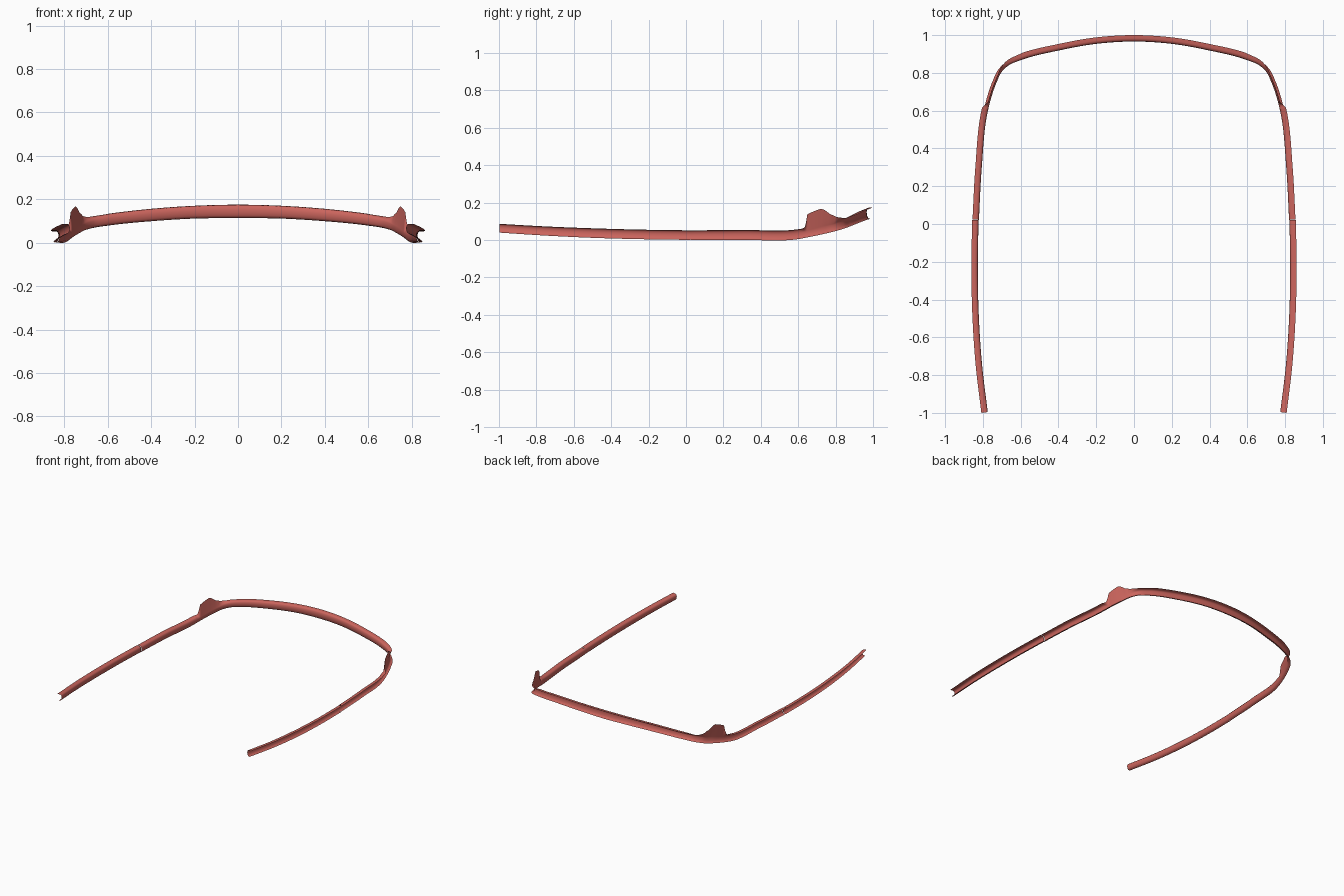
import bpy, bmesh
from mathutils import Vector

if "Cube" in bpy.data.objects:
    bpy.data.objects.remove(bpy.data.objects["Cube"])

mat = bpy.data.materials.new("red_trim")
mat.diffuse_color = (0.60, 0.13, 0.11, 1)
mat.use_nodes = True
mat.node_tree.nodes["Principled BSDF"].inputs["Base Color"].default_value = mat.diffuse_color

# Channel stations on the right half: outer x, y, bottom z, top z
REAR = [(.808, -1, .040, .087), (.838, -.75, .024, .073), (.855, -.5, .012, .063),
        (.861, -.25, .005, .056), (.857, .021, .001, .052)]
FRONT = [(.855, .024, .001, .052), (.840, .3, .001, .054), (.808, .6, .005, .058),
         (.788, .68, .02, .073), (.760, .76, .037, .097), (.728, .825, .053, .112),
         (.683, .868, .066, .121), (.600, .903, .079, .133), (.400, .953, .099, .156),
         (.200, .988, .111, .170), (0, 1.0, .113, .175)]
# Channel section, open to the outside: inward offset, height fraction
SECTION = [(.000, 1), (.017, .99), (.027, .95), (.032, .82), (.034, .6),
           (.033, .4), (.030, .2), (.025, .06), (.012, 0)]
# Upright tab outline: y, top z
TAB = [(.60, .056), (.632, .072), (.640, .10), (.648, .138), (.68, .153), (.72, .168),
       (.74, .161), (.77, .138), (.80, .126), (.84, .118), (.88, .121)]
# How far the top lip is turned up into the tab: y, weight
TURN = [(.61, 0), (.645, 1), (.79, 1), (.88, 0)]


def interp(table, y):
    """Piecewise linear lookup."""
    if y <= table[0][0]:
        return table[0][1]
    for (a, p), (b, q) in zip(table, table[1:]):
        if y <= b:
            return p + (q - p) * (y - a) / (b - a)
    return table[-1][1]


def smooth_path(stations, n):
    """Catmull-Rom samples through the stations."""
    p = [Vector(s) for s in stations]
    p = [2 * p[0] - p[1]] + p + [2 * p[-1] - p[-2]]
    if stations[-1][0] == 0:      # mirrored neighbour keeps the centre smooth
        p[-1] = Vector((-stations[-2][0],) + stations[-2][1:])
    out = []
    for i in range(1, len(p) - 2):
        a, b, c, d = p[i - 1:i + 3]
        t0, t1, t2 = (b - a).length, (c - b).length, (d - c).length
        m1 = ((b - a) / t0 * t1 + (c - b) / t1 * t0) / (t0 + t1) * t1
        m2 = ((c - b) / t1 * t2 + (d - c) / t2 * t1) / (t1 + t2) * t1
        for k in range(n):
            t = k / n
            out.append(b * (2*t**3 - 3*t**2 + 1) + m1 * (t**3 - 2*t**2 + t)
                       + c * (3*t**2 - 2*t**3) + m2 * (t**3 - t**2))
    return out + [p[-2]]


def inward(path, i):
    """Horizontal direction towards the inside of the frame."""
    t = path[min(i + 1, len(path) - 1)] - path[max(i - 1, 0)]
    if abs(path[i][0]) < 1e-5:
        return Vector((0, -1, 0))
    return Vector((-t[1], t[0], 0)).normalized()


def loft(name, rows):
    """Skin rows of points, mirrored in x."""
    bm = bmesh.new()
    vs = [[bm.verts.new(p) for p in r] for r in rows]
    for a, b in zip(vs, vs[1:]):
        for j in range(len(a) - 1):
            bm.faces.new((a[j], a[j + 1], b[j + 1], b[j]))
    bm.normal_update()
    me = bpy.data.meshes.new(name)
    bm.to_mesh(me)
    bm.free()
    me.materials.append(mat)
    ob = bpy.data.objects.new(name, me)
    bpy.context.collection.objects.link(ob)
    mod = ob.modifiers.new("mirror", 'MIRROR')
    mod.use_clip = True
    bpy.ops.object.select_all(action='DESELECT')
    ob.select_set(True)
    bpy.context.view_layer.objects.active = ob
    bpy.ops.object.shade_smooth_by_angle(angle=0.8)


def channel(name, stations, n, tab=False):
    """Sweep the section; the top lip can turn up into the corner tab."""
    path = smooth_path(stations, n)
    rows = []
    for i, s in enumerate(path):
        d, h, row = inward(path, i), s[3] - s[2], []
        for u, v in SECTION:
            z = s[2] + v * h
            if tab and v > .6:
                y = s[1] + d.y * .028
                w, base = interp(TURN, y), s[2] + .6 * h
                f = (1 - u / .034)      # spreads the points up the tab
                up = base + f * (interp(TAB, y) - base)
                z += w * (up - z)
                u += w * (.034 - .010 * f - u)
            row.append(Vector((s[0], s[1], z)) + d * u)
        rows.append(row)
    loft(name, rows)


# Rear arms, and front frame with its upright corner tabs
channel("rear_arm", REAR, 8)
channel("front_frame", FRONT, 24, tab=True)
